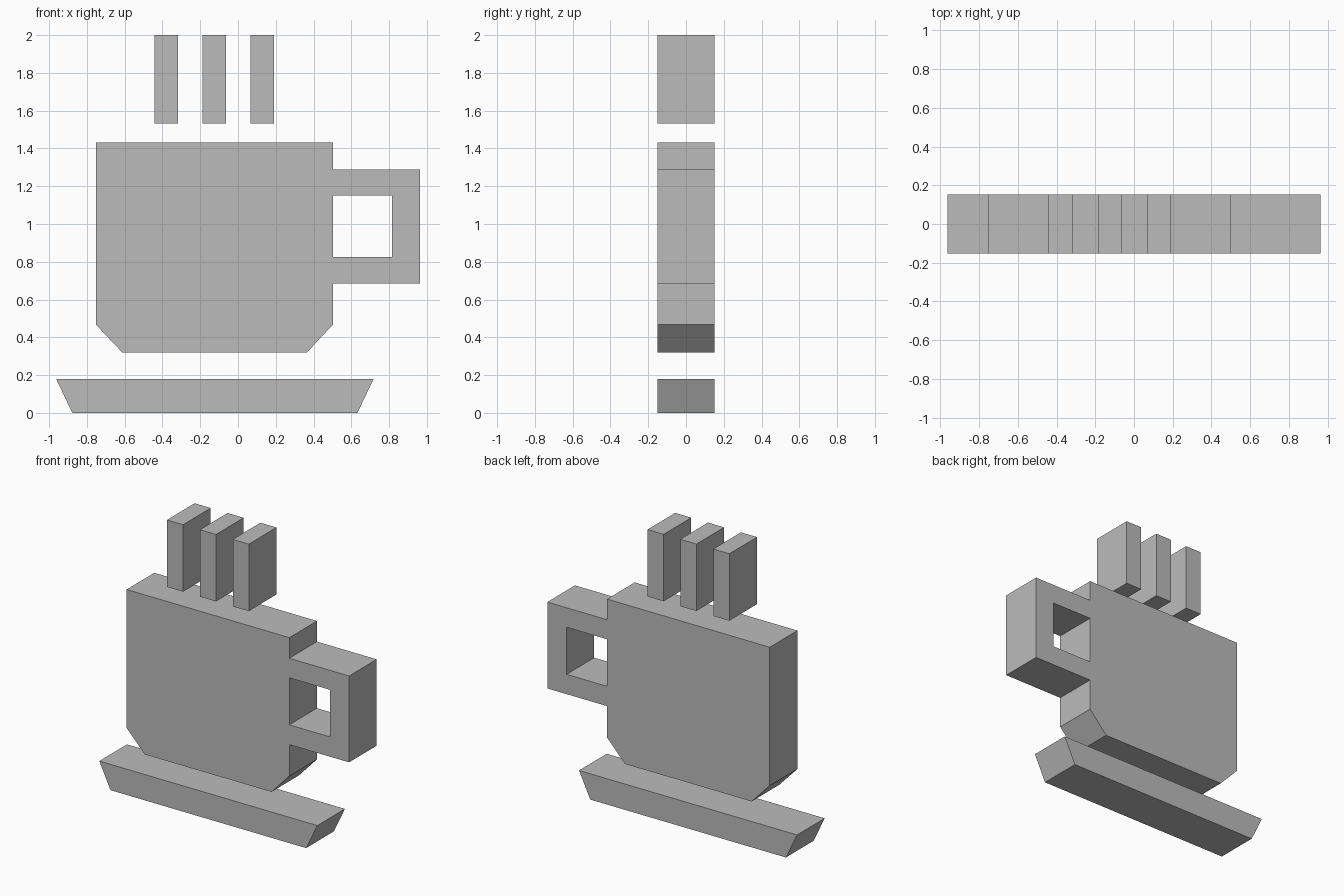
import bpy
import bmesh

HALF_DEPTH = 0.152

if "Cube" in bpy.data.objects:
    bpy.data.objects.remove(bpy.data.objects["Cube"], do_unlink=True)

# One plain grey for every part
grey = bpy.data.materials.new("plain grey")
grey.use_nodes = True
grey.diffuse_color = (0.5, 0.5, 0.5, 1)
grey.node_tree.nodes["Principled BSDF"].inputs["Base Color"].default_value = (0.5, 0.5, 0.5, 1)


def slab(name, *outlines):
    """Fill an x-z outline (later outlines are holes) and extrude it along y."""
    bm = bmesh.new()
    edges = []
    for outline in outlines:
        verts = [bm.verts.new((x, -HALF_DEPTH, z)) for x, z in outline]
        edges += [bm.edges.new((v, verts[i - 1])) for i, v in enumerate(verts)]
    bmesh.ops.triangle_fill(bm, edges=edges, use_beauty=True)
    bmesh.ops.dissolve_limit(bm, angle_limit=0.01, verts=[], edges=bm.edges[:])
    result = bmesh.ops.extrude_face_region(bm, geom=bm.faces[:], use_keep_orig=True)
    moved = [g for g in result["geom"] if isinstance(g, bmesh.types.BMVert)]
    bmesh.ops.translate(bm, verts=moved, vec=(0, 2 * HALF_DEPTH, 0))
    bmesh.ops.recalc_face_normals(bm, faces=bm.faces[:])
    mesh = bpy.data.meshes.new(name)
    bm.to_mesh(mesh)
    bm.free()
    mesh.materials.append(grey)
    obj = bpy.data.objects.new(name, mesh)
    bpy.context.collection.objects.link(obj)
    return obj


def rectangle(x0, x1, z0, z1):
    return [(x0, z0), (x1, z0), (x1, z1), (x0, z1)]


# Saucer: a flared tray
slab("saucer", [(-0.877, 0), (0.632, 0), (0.718, 0.18), (-0.963, 0.18)])

# Cup with chamfered base and square handle, in one piece
slab("cup_with_handle",
     [(-0.613, 0.32), (0.365, 0.32), (0.502, 0.467), (0.502, 0.686),
      (0.963, 0.686), (0.963, 1.288), (0.502, 1.288), (0.502, 1.432),
      (-0.752, 1.432), (-0.752, 0.467)],
     rectangle(0.502, 0.814, 0.824, 1.152))

# Three bars of steam
for side, x in (("right", -0.379), ("middle", -0.125), ("left", 0.128)):
    slab("steam_" + side, rectangle(x - 0.062, x + 0.062, 1.533, 2))
